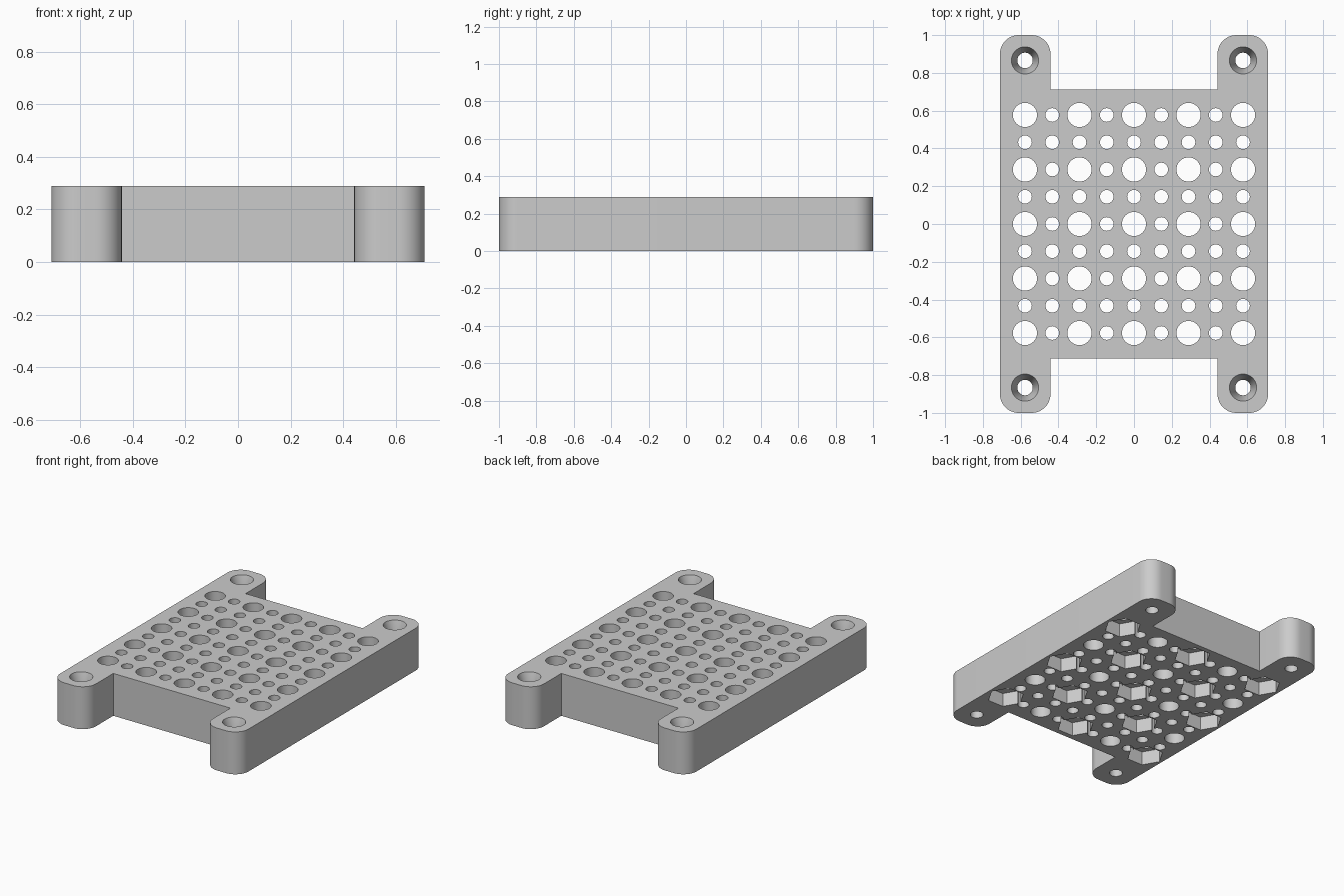
import bpy, bmesh, math

cube = bpy.data.objects.get("Cube")
if cube:
    bpy.data.objects.remove(cube, do_unlink=True)

HEIGHT = 0.289
PITCH = 0.1443                       # spacing of the hole grid
HALF_X, NOTCH_X = 0.71, 0.442
HALF_Y, NOTCH_Y = 1.0, 0.713
TAB_X, TAB_Y = 0.577, 0.866          # mounting hole centres
CORNER = 0.1

grey = bpy.data.materials.new("plain grey")
grey.use_nodes = True
grey.diffuse_color = (0.6, 0.6, 0.6, 1)
grey.node_tree.nodes["Principled BSDF"].inputs["Base Color"].default_value = (0.6, 0.6, 0.6, 1)


def make_object(name, bm):
    bmesh.ops.recalc_face_normals(bm, faces=bm.faces[:])
    mesh = bpy.data.meshes.new(name)
    bm.to_mesh(mesh)
    bm.free()
    mesh.materials.append(grey)
    obj = bpy.data.objects.new(name, mesh)
    bpy.context.collection.objects.link(obj)
    return obj


def add_lathe(bm, x, y, rings, sides):
    """Closed solid from (radius, z) rings stacked bottom to top."""
    loops = []
    for r, z in rings:
        angles = [math.tau * i / sides for i in range(sides)]
        loops.append([bm.verts.new((x + r * math.cos(a), y + r * math.sin(a), z)) for a in angles])
    for low, high in zip(loops, loops[1:]):
        for i in range(sides):
            j = (i + 1) % sides
            bm.faces.new((low[i], low[j], high[j], high[i]))
    bm.faces.new(loops[0][::-1])
    bm.faces.new(loops[-1])


def arc(cx, cy, start):
    steps = 12
    return [(cx + CORNER * math.cos(start + math.pi / 2 * i / steps),
             cy + CORNER * math.sin(start + math.pi / 2 * i / steps)) for i in range(steps + 1)]


# Plate with four rounded tabs: one quarter outline, mirrored around
quarter = (arc(HALF_X - CORNER, HALF_Y - CORNER, 0)
           + arc(NOTCH_X + CORNER, HALF_Y - CORNER, math.pi / 2)
           + [(NOTCH_X, NOTCH_Y)])
right_half = [(x, -y) for x, y in reversed(quarter)] + quarter
outline = right_half + [(-x, y) for x, y in reversed(right_half)]
bm = bmesh.new()
base = bm.faces.new([bm.verts.new((x, y, 0)) for x, y in outline])
top = bmesh.ops.extrude_face_region(bm, geom=[base], use_keep_orig=True)
bmesh.ops.translate(bm, vec=(0, 0, HEIGHT), verts=[v for v in top["geom"] if isinstance(v, bmesh.types.BMVert)])
plate = make_object("mounting_plate", bm)

# Grid of through holes, and hexagonal nut pockets underneath every other large hole
holes, pockets = bmesh.new(), bmesh.new()
for i in range(-4, 5):
    for j in range(-4, 5):
        large = i % 2 == 0 and j % 2 == 0
        r = 0.064 if large else 0.036
        add_lathe(holes, i * PITCH, j * PITCH, [(r, -0.1), (r, HEIGHT + 0.1)], 40 if large else 28)
        if large and (i + j) % 4 == 0:
            add_lathe(pockets, i * PITCH, j * PITCH, [(0.117, -0.05), (0.117, 0.094)], 6)

# Countersunk mounting holes in the tabs
for sx in (-1, 1):
    for sy in (-1, 1):
        add_lathe(holes, sx * TAB_X, sy * TAB_Y,
                  [(0.041, -0.1), (0.041, HEIGHT - 0.1), (0.072, HEIGHT), (0.072, HEIGHT + 0.1)], 40)

cutters = [make_object("hole_cutter", holes), make_object("pocket_cutter", pockets)]
bpy.context.view_layer.objects.active = plate
plate.select_set(True)
for cutter in cutters:
    cutter.hide_render = True
    cut = plate.modifiers.new(cutter.name, "BOOLEAN")
    cut.operation = "DIFFERENCE"
    cut.solver = "EXACT"
    cut.object = cutter
    bpy.ops.object.modifier_apply(modifier=cut.name)
for cutter in cutters:
    bpy.data.objects.remove(cutter, do_unlink=True)

bpy.ops.object.shade_smooth_by_angle(angle=math.radians(30))
